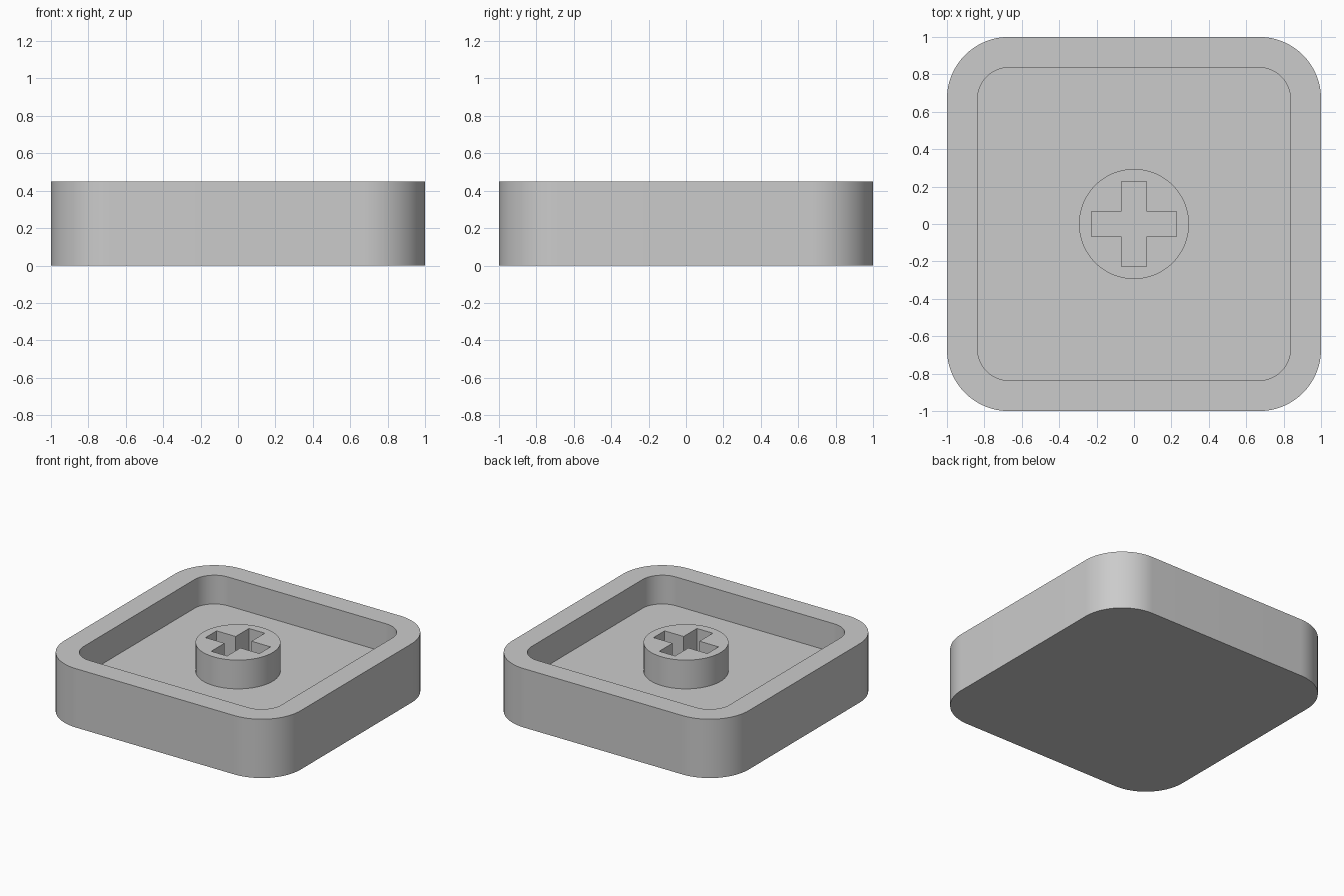
import bpy
import bmesh
from math import sin, cos, pi, radians

if "Cube" in bpy.data.objects:
    bpy.data.objects.remove(bpy.data.objects["Cube"], do_unlink=True)

HEIGHT, FLOOR = 0.45, 0.23

grey = bpy.data.materials.new("light grey plastic")
grey.use_nodes = True
colour = (0.6, 0.6, 0.6, 1)
grey.diffuse_color = colour
grey.node_tree.nodes["Principled BSDF"].inputs["Base Color"].default_value = colour


def rounded_square(half, radius, steps=24):
    """Outline of a square with round corners, counter-clockwise."""
    points = []
    for corner in range(4):
        mid = pi / 4 + corner * pi / 2
        cx = (half - radius) * (1 if cos(mid) > 0 else -1)
        cy = (half - radius) * (1 if sin(mid) > 0 else -1)
        for i in range(steps + 1):
            a = corner * pi / 2 + i / steps * pi / 2
            points.append((cx + radius * cos(a), cy + radius * sin(a)))
    return points


def lofted(name, sections):
    """Join stacked outlines of equal length and cap both ends."""
    bm = bmesh.new()
    rings = [[bm.verts.new((x, y, z)) for x, y in outline] for outline, z in sections]
    n = len(rings[0])
    for low, high in zip(rings, rings[1:]):
        for i in range(n):
            j = (i + 1) % n
            bm.faces.new((low[i], low[j], high[j], high[i]))
    bm.faces.new(rings[0][::-1])
    bm.faces.new(rings[-1])
    mesh = bpy.data.meshes.new(name)
    bm.to_mesh(mesh)
    bm.free()
    mesh.materials.append(grey)
    obj = bpy.data.objects.new(name, mesh)
    bpy.context.collection.objects.link(obj)
    return obj


def activate(obj):
    bpy.ops.object.select_all(action='DESELECT')
    obj.select_set(True)
    bpy.context.view_layer.objects.active = obj


# Tray: solid base, upright wall, flat rim and hollow
outer = rounded_square(1, 0.33)
inner = rounded_square(0.836, 0.167)
tray = lofted("tray", [(outer, 0), (outer, HEIGHT), (inner, HEIGHT), (inner, FLOOR)])

# Round stem in the middle of the hollow
circle = rounded_square(0.294, 0.294, 24)
circle = [p for i, p in enumerate(circle) if i % 25 < 24]
stem = lofted("stem", [(circle, FLOOR - 0.02), (circle, HEIGHT)])

# Cross-shaped socket cut down through the stem
arm, half = 0.228, 0.067
quarter = [(arm, -half), (arm, half), (half, half)]
cross = []
for turn in range(4):
    cross += quarter
    quarter = [(-y, x) for x, y in quarter]
cutter = lofted("socket_cutter", [(cross, FLOOR - 0.1), (cross, HEIGHT + 0.1)])
cutter.hide_render = True
cut = stem.modifiers.new("socket", 'BOOLEAN')
cut.operation = 'DIFFERENCE'
cut.solver = 'EXACT'
cut.object = cutter
activate(stem)
bpy.ops.object.modifier_apply(modifier=cut.name)
bpy.data.objects.remove(cutter, do_unlink=True)

for obj in (tray, stem):
    activate(obj)
    bpy.ops.object.shade_smooth_by_angle(angle=radians(30))
